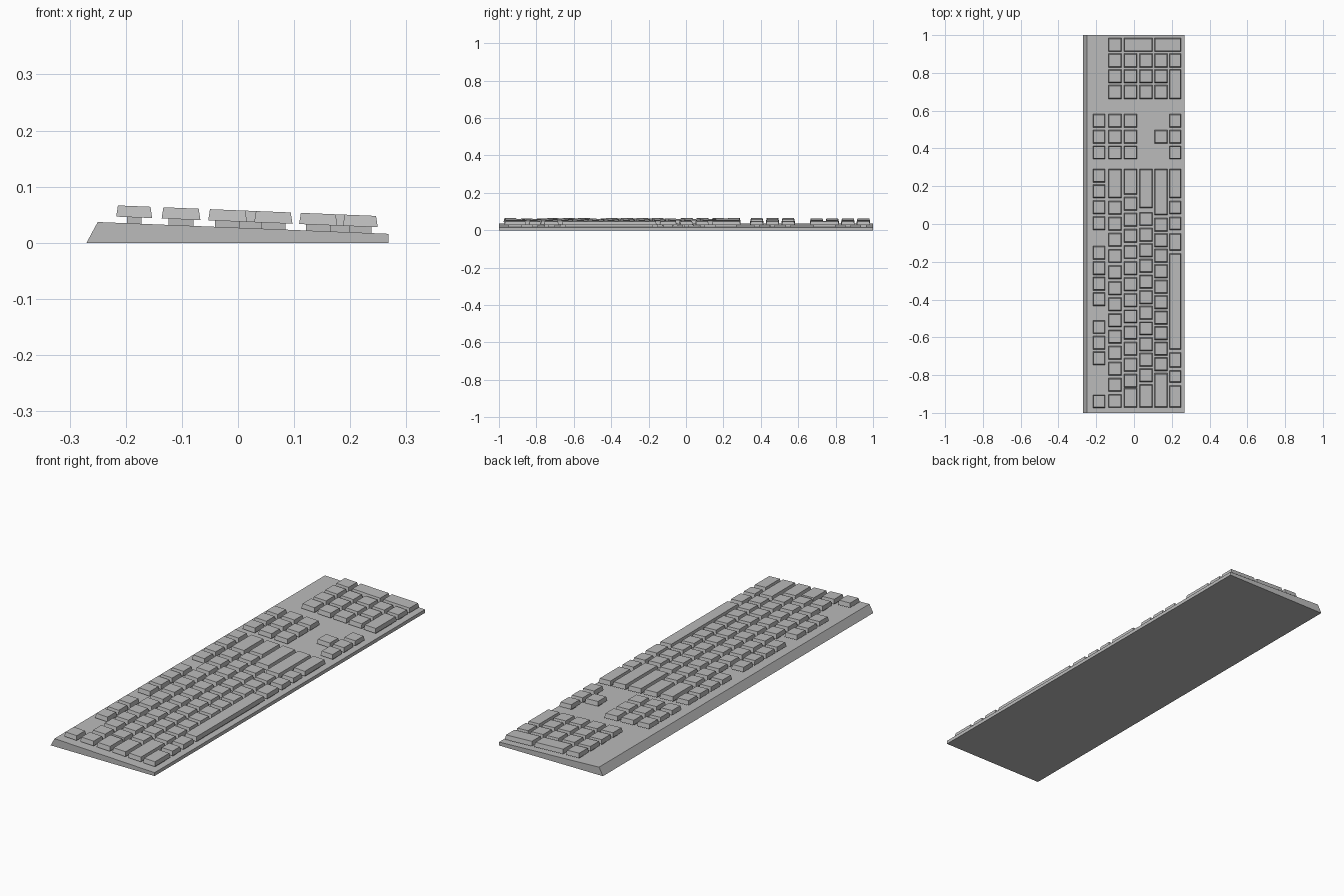
import bpy, bmesh

if "Cube" in bpy.data.objects:
    bpy.data.objects.remove(bpy.data.objects["Cube"])

grey = bpy.data.materials.new("plain_grey")
grey.diffuse_color = (0.5, 0.5, 0.5, 1)
grey.use_nodes = True
grey.node_tree.nodes["Principled BSDF"].inputs["Base Color"].default_value = grey.diffuse_color


def make_object(name, bm):
    bmesh.ops.recalc_face_normals(bm, faces=bm.faces)
    me = bpy.data.meshes.new(name)
    bm.to_mesh(me)
    bm.free()
    me.materials.append(grey)
    ob = bpy.data.objects.new(name, me)
    bpy.context.collection.objects.link(ob)
    return ob


def deck(x):
    """Height of the sloping case top at x."""
    return 0.037 + (x + 0.25) * (0.016 - 0.037) / 0.518


def frustum(bm, x0, x1, y0, y1, low, high, inx, iny):
    """Tapered block that follows the slope of the deck."""
    rings = []
    for h, ax, ay in ((low, 0, 0), (high, inx, iny)):
        pts = ((x0 + ax, y0 + ay), (x1 - ax, y0 + ay),
               (x1 - ax, y1 - ay), (x0 + ax, y1 - ay))
        rings.append([bm.verts.new((x, y, deck(x) + h)) for x, y in pts])
    a, b = rings
    bm.faces.new(a[::-1])
    bm.faces.new(b)
    for i in range(4):
        j = (i + 1) % 4
        bm.faces.new((a[i], a[j], b[j], b[i]))


# Wedge-shaped case, extruded along the long side
bm = bmesh.new()
profile = ((-0.27, 0), (0.268, 0), (0.268, 0.016), (-0.25, 0.037))
face = bm.faces.new([bm.verts.new((x, -1, z)) for x, z in profile])
side = bmesh.ops.extrude_face_region(bm, geom=[face])
bmesh.ops.translate(bm, vec=(0, 2, 0),
                    verts=[v for v in side["geom"] if isinstance(v, bmesh.types.BMVert)])
make_object("case", bm)

# Key rows across the slope: (x start, x end)
ROWS = [(-0.217, -0.153), (-0.136, -0.067), (-0.053, 0.016),
        (0.029, 0.097), (0.109, 0.177), (0.187, 0.249)]
caps, stems = bmesh.new(), bmesh.new()


def key(first, last, top, length):
    """Key covering rows first..last, from y = top downwards."""
    x0, x1 = ROWS[first][0], ROWS[last][1]
    y0, y1 = top - length, top
    frustum(caps, x0, x1, y0, y1, 0.011, 0.031, 0.003, 0.005)
    k = 0.3 if first == 0 else 0.18
    m = (x1 - x0) * k
    n = min(0.021, length * 0.3)
    frustum(stems, x0 + m, x1 - m, y0 + n, y1 - n, -0.002, 0.012, 0, 0)


def run(row, top, count, pitch=0.084, length=0.071):
    for i in range(count):
        key(row, row, top - i * pitch, length)


# Function row
run(0, 0.292, 4)
run(0, -0.116, 4, 0.082)
run(0, -0.51, 3, 0.083)
run(0, -0.904, 1)

# Letter block: wide right key, run of single keys, wide left key
key(1, 1, 0.292, 0.154)
run(1, 0.122, 13, 0.0853)
key(2, 2, 0.292, 0.136)
run(2, 0.143, 12, 0.0853)
key(2, 2, -0.868, 0.103)
key(3, 3, 0.292, 0.207)
run(3, 0.062, 11, 0.0828)
key(3, 3, -0.849, 0.122)
key(4, 4, 0.292, 0.244)
run(4, 0.032, 10, 0.082)
key(4, 4, -0.79, 0.181)

# Bottom row with the space bar
for top, bottom in ((0.292, 0.138), (0.122, 0.053), (0.037, -0.032), (-0.05, -0.141),
                    (-0.157, -0.664), (-0.68, -0.76), (-0.775, -0.84), (-0.855, -0.971)):
    key(5, 5, top, top - bottom)

# Navigation cluster and arrows
for r in (0, 1, 2, 5):
    run(r, 0.582, 3)
run(4, 0.497, 1)

# Number pad
for r in (1, 2, 3, 4):
    run(r, 0.902, 3, 0.0835, 0.073)
run(1, 0.985, 1, length=0.073)
key(2, 3, 0.985, 0.073)
key(4, 5, 0.985, 0.073)
key(5, 5, 0.902, 0.073)
key(5, 5, 0.819, 0.157)

make_object("keycaps", caps)
make_object("key_stems", stems)
